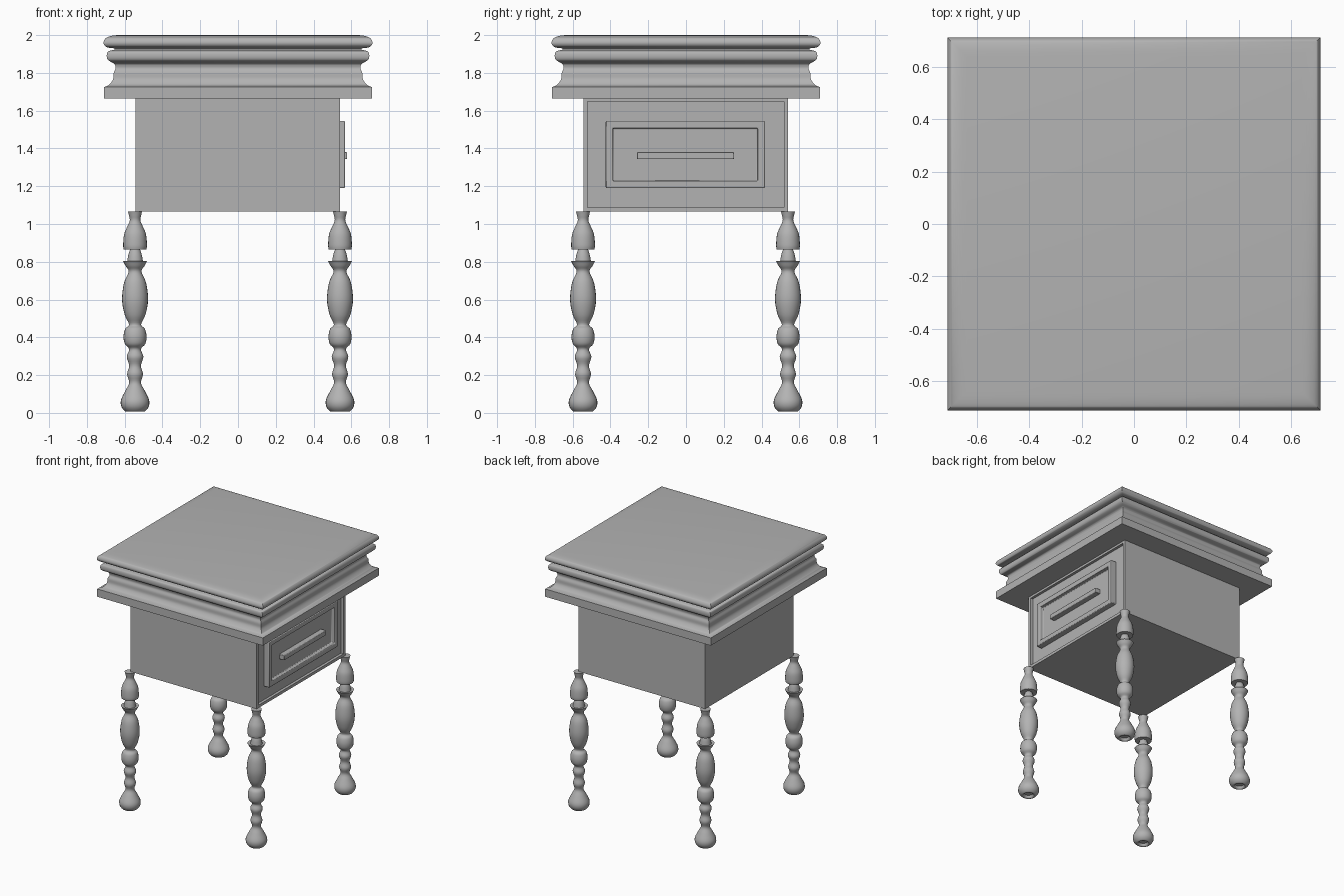
import bpy, bmesh, math
from mathutils import Vector

cube = bpy.data.objects.get("Cube")
if cube:
    bpy.data.objects.remove(cube, do_unlink=True)

grey = bpy.data.materials.new("plain grey")
grey.use_nodes = True
grey.diffuse_color = (0.45, 0.45, 0.45, 1)
grey.node_tree.nodes["Principled BSDF"].inputs["Base Color"].default_value = (0.45, 0.45, 0.45, 1)


def finish(name, bm, angle=40):
    bmesh.ops.recalc_face_normals(bm, faces=bm.faces)
    mesh = bpy.data.meshes.new(name)
    bm.to_mesh(mesh)
    bm.free()
    obj = bpy.data.objects.new(name, mesh)
    bpy.context.collection.objects.link(obj)
    mesh.materials.append(grey)
    bpy.ops.object.select_all(action='DESELECT')
    obj.select_set(True)
    bpy.context.view_layer.objects.active = obj
    bpy.ops.object.shade_smooth_by_angle(angle=math.radians(angle))
    return obj


def smooth_profile(points, steps=4):
    """Catmull-Rom curve through the profile points."""
    pts = [Vector(p) for p in points]
    pts = [pts[0]] + pts + [pts[-1]]
    out = []
    for a, b, c, d in zip(pts, pts[1:], pts[2:], pts[3:]):
        for i in range(steps):
            t = i / steps
            out.append(0.5 * (2 * b + (c - a) * t + (2 * a - 5 * b + 4 * c - d) * t * t
                              + (3 * b - a - 3 * c + d) * t ** 3))
    return out + [pts[-1]]


def sweep(name, profile, sides, turn=0.0, scale=1.0, angle=40):
    """Rings of the (radius, z) profile, joined and capped."""
    bm = bmesh.new()
    rings = []
    for r, z in profile:
        rings.append([bm.verts.new((scale * r * math.cos(turn + math.tau * i / sides),
                                    scale * r * math.sin(turn + math.tau * i / sides), z))
                      for i in range(sides)])
    for low, high in zip(rings, rings[1:]):
        for i in range(sides):
            j = (i + 1) % sides
            bm.faces.new((low[i], low[j], high[j], high[i]))
    bm.faces.new(rings[0])
    bm.faces.new(rings[-1])
    return finish(name, bm, angle)


def block(name, lo, hi, insets=(), bevel=0.0):
    """Box whose +x face is inset by (thickness, depth) steps."""
    lo, hi = Vector(lo), Vector(hi)
    bm = bmesh.new()
    bmesh.ops.create_cube(bm, size=1)
    for v in bm.verts:
        v.co = (lo + hi) / 2 + v.co * (hi - lo)
    bm.normal_update()
    front = max(bm.faces, key=lambda f: f.normal.x)
    for thickness, depth in insets:
        bmesh.ops.inset_region(bm, faces=[front], thickness=thickness, use_even_offset=True)
        if depth:
            bmesh.ops.inset_region(bm, faces=[front], thickness=0.001, depth=depth)
    obj = finish(name, bm)
    if bevel:
        mod = obj.modifiers.new("Soft edges", 'BEVEL')
        mod.width = bevel
        mod.segments = 2
    return obj


# Moulded square top: fascia and cove, bead, rounded slab
cove = smooth_profile([(0.71, 1.725), (0.685, 1.735), (0.662, 1.765), (0.658, 1.80),
                       (0.648, 1.825), (0.652, 1.845)])
bead = smooth_profile([(0.66, 1.852), (0.688, 1.868), (0.695, 1.89), (0.688, 1.913), (0.655, 1.922)])
slab = smooth_profile([(0.655, 1.93), (0.695, 1.936), (0.712, 1.957), (0.702, 1.982),
                       (0.675, 1.995), (0.64, 2.0)])
sweep("table_top", [(0.71, 1.665)] + cove + bead + slab, 4, math.pi / 4, math.sqrt(2), 50)

# Cabinet with a recessed drawer side
block("cabinet", (-0.543, -0.543, 1.065), (0.541, 0.541, 1.67), [(0.022, -0.02)])

# Drawer frame with sunken panel, and its bar handle
block("drawer_frame", (0.5, -0.425, 1.19), (0.566, 0.418, 1.545), [(0.038, -0.03)], 0.005)
block("drawer_handle", (0.52, -0.26, 1.343), (0.578, 0.255, 1.38), (), 0.004)

# Turned legs
foot_to_collar = [(0.03, 0.025), (0.04, 0.008), (0.055, 0.01), (0.073, 0.035), (0.074, 0.07),
                  (0.05, 0.12), (0.031, 0.16), (0.042, 0.205), (0.031, 0.25), (0.044, 0.297),
                  (0.031, 0.337), (0.054, 0.365), (0.061, 0.405), (0.052, 0.445), (0.032, 0.468),
                  (0.055, 0.52), (0.069, 0.6), (0.058, 0.69), (0.034, 0.747), (0.05, 0.778),
                  (0.063, 0.803)]
neck = [(0.042, 0.8), (0.036, 0.835), (0.026, 0.866)]
knob_to_top = [(0.06, 0.866), (0.063, 0.89), (0.058, 0.945), (0.042, 0.985), (0.028, 1.018),
               (0.032, 1.045), (0.037, 1.066)]
leg_profile = smooth_profile(foot_to_collar) + smooth_profile(neck) + smooth_profile(knob_to_top)
for side, x in (("left", 0.54), ("right", -0.545)):
    for end, y in (("front", -0.545), ("back", 0.54)):
        leg = sweep(end + "_" + side + "_leg", leg_profile, 24)
        leg.location = (x, y, 0)
